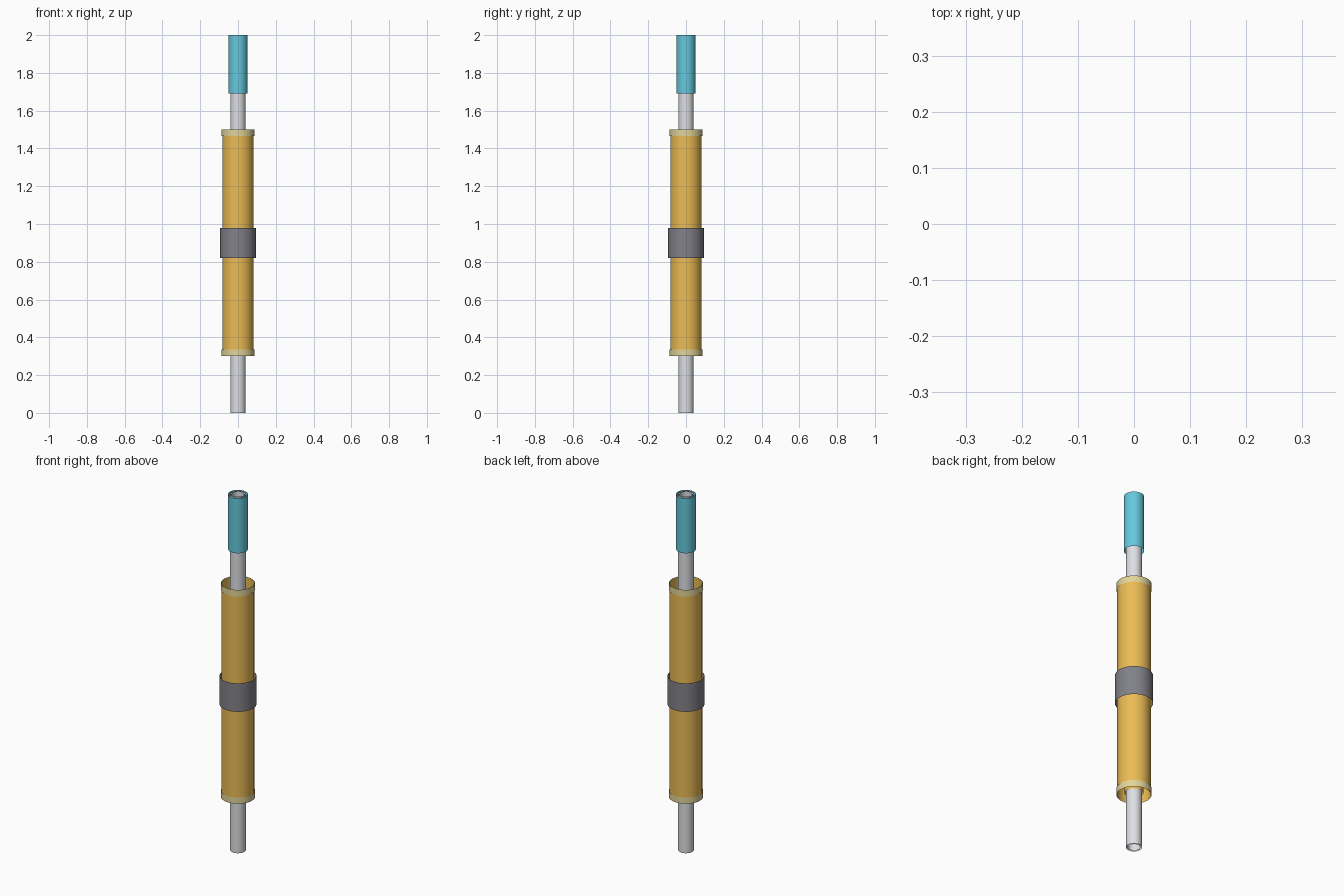
import bpy

if "Cube" in bpy.data.objects:
    bpy.data.objects.remove(bpy.data.objects["Cube"])

SIDES = 48


def material(name, color):
    m = bpy.data.materials.new(name)
    m.diffuse_color = (*color, 1)
    m.use_nodes = True
    m.node_tree.nodes["Principled BSDF"].inputs["Base Color"].default_value = m.diffuse_color
    return m


def sleeve(name, radius, z0, z1, mat=None):
    """Open thin-walled tube standing on the z axis."""
    bpy.ops.mesh.primitive_cylinder_add(
        vertices=SIDES, radius=radius, depth=z1 - z0,
        end_fill_type='NOTHING', location=(0, 0, (z0 + z1) / 2))
    obj = bpy.context.object
    obj.name = name
    bpy.ops.object.shade_smooth_by_angle()
    if mat:
        obj.data.materials.append(mat)
    return obj


teal = material("teal", (0.13, 0.58, 0.72))
amber = material("amber", (0.83, 0.50, 0.09))
cream = material("cream", (0.76, 0.66, 0.32))
dark = material("dark_grey", (0.22, 0.22, 0.25))
steel = material("steel", (0.72, 0.74, 0.77))

# Core tube running the full height, with its bore
sleeve("core_tube", 0.04, 0.0, 2.0, steel)
sleeve("core_bore", 0.032, 0.0, 2.0, steel)

# Sleeve over the top of the core
sleeve("top_sleeve", 0.05, 1.69, 2.0, teal)

# Inner collar just inside the body's lower opening
sleeve("inner_collar", 0.046, 0.31, 0.6, amber)

# Wide outer body with a band at each end and a clamp in the middle
sleeve("outer_body", 0.083, 0.3, 1.5, amber)
for name, z0 in (("lower_end_band", 0.3), ("upper_end_band", 1.465)):
    sleeve(name, 0.087, z0, z0 + 0.035, cream)
sleeve("middle_band", 0.094, 0.82, 0.98, dark)
